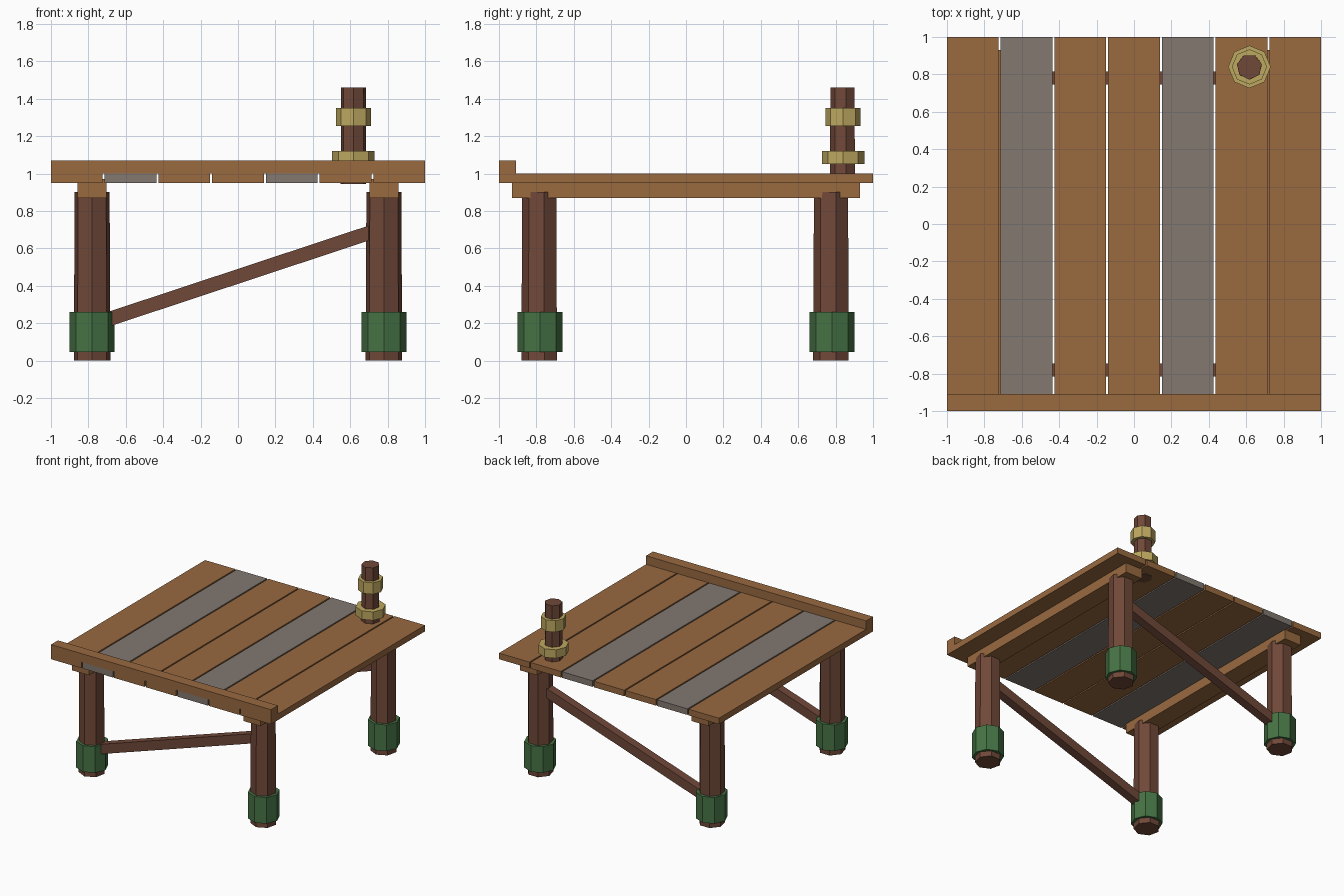
import bpy
from math import pi, atan2, hypot
from mathutils import Matrix

cube = bpy.data.objects.get("Cube")
if cube:
    bpy.data.objects.remove(cube, do_unlink=True)


def material(name, rgb):
    m = bpy.data.materials.new(name)
    m.use_nodes = True
    m.diffuse_color = (*rgb, 1)
    m.node_tree.nodes["Principled BSDF"].inputs["Base Color"].default_value = (*rgb, 1)
    return m


TAN = material("tan wood", (0.319, 0.144, 0.051))
GREY = material("weathered grey wood", (0.223, 0.188, 0.162))
BROWN = material("dark brown wood", (0.162, 0.065, 0.040))
GREEN = material("algae green", (0.061, 0.171, 0.058))
ROPE = material("rope yellow", (0.515, 0.392, 0.117))


def finish(name, mat):
    ob = bpy.context.object
    ob.name = ob.data.name = name
    ob.data.materials.append(mat)
    return ob


def box(name, mat, center, size, tilt=0):
    bpy.ops.mesh.primitive_cube_add(size=1, location=center, rotation=(0, tilt, 0))
    ob = finish(name, mat)
    ob.data.transform(Matrix.Diagonal((*size, 1)))
    return ob


def prism(name, mat, sides, x, y, z0, z1, r0, r1):
    """Upright prism with one corner pointing to the front."""
    bpy.ops.mesh.primitive_cone_add(vertices=sides, radius1=r0, radius2=r1,
                                    depth=z1 - z0, location=(x, y, (z0 + z1) / 2))
    ob = finish(name, mat)
    ob.data.transform(Matrix.Rotation(pi, 4, "Z"))
    return ob


# Deck planks, two of them weathered
PITCH, WIDTH = 0.2873, 0.276
for i in range(7):
    mat = GREY if i in (1, 4) else TAN
    box(f"deck_plank_{i + 1}", mat, ((i - 3) * PITCH, 0, 0.975), (WIDTH, 2, 0.05))

# Kerb along the front edge
box("front_kerb", TAN, (0, -0.955, 1.035), (2, 0.09, 0.07))

# Beams under the deck, and legs with green collars
LEG = 0.78
for side, sx in (("left", 1), ("right", -1)):
    box(f"{side}_beam", TAN, (sx * LEG, 0, 0.92), (0.154, 1.86, 0.1))
    for end, sy in (("front", -1), ("back", 1)):
        x, y = sx * LEG, sy * LEG
        prism(f"{end}_{side}_leg", BROWN, 7, x, y, 0, 0.9, 0.1, 0.096)
        prism(f"{end}_{side}_leg_collar", GREEN, 8, x, y, 0.045, 0.26, 0.12, 0.12)

# Diagonal braces between the legs
run, rise = 1.42, 0.47
for end, sy in (("front", -1), ("back", 1)):
    box(f"{end}_brace", BROWN, (0, sy * LEG, 0.45),
        (hypot(run, rise), 0.07, 0.076), -atan2(rise, run))

# Mooring post with rope rings
PX, PY = 0.617, 0.84
prism("mooring_post", BROWN, 7, PX, PY, 0.945, 1.46, 0.07, 0.068)
prism("lower_rope_ring", ROPE, 8, PX, PY, 1.05, 1.12, 0.114, 0.114)
prism("upper_rope_ring", ROPE, 8, PX, PY, 1.255, 1.35, 0.094, 0.094)
